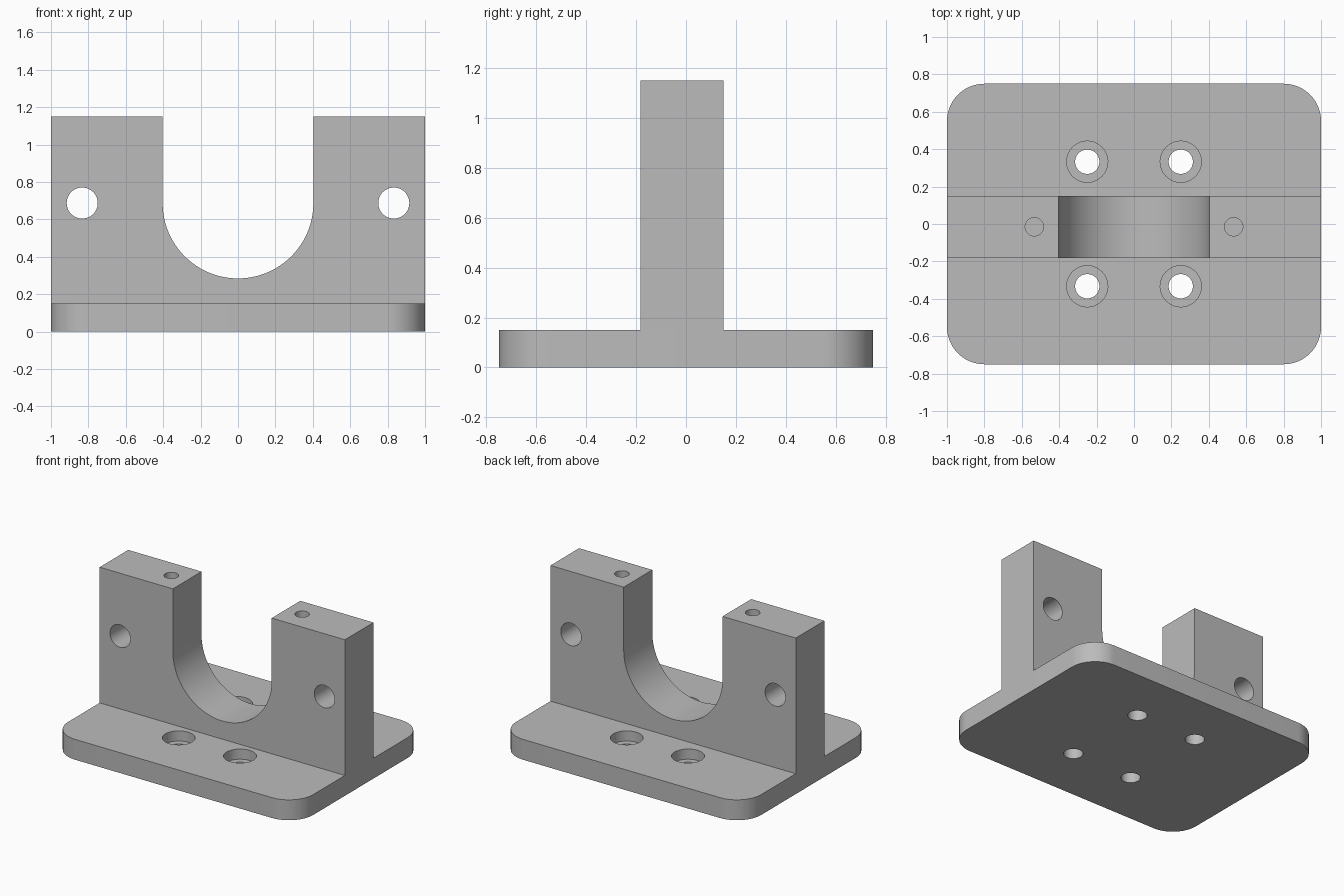
import bpy
import bmesh
from math import cos, sin, pi, radians
from mathutils import Matrix, Vector

if "Cube" in bpy.data.objects:
    bpy.data.objects.remove(bpy.data.objects["Cube"], do_unlink=True)

# Single flat material
grey = bpy.data.materials.new("plain grey")
grey.use_nodes = True
colour = (0.5, 0.5, 0.5, 1)
grey.diffuse_color = colour
grey.node_tree.nodes["Principled BSDF"].inputs["Base Color"].default_value = colour


def add_object(name, bm):
    bmesh.ops.recalc_face_normals(bm, faces=bm.faces)
    mesh = bpy.data.meshes.new(name)
    bm.to_mesh(mesh)
    bm.free()
    mesh.materials.append(grey)
    obj = bpy.data.objects.new(name, mesh)
    bpy.context.collection.objects.link(obj)
    return obj


def extrude_profile(name, points, direction):
    bm = bmesh.new()
    face = bm.faces.new([bm.verts.new(p) for p in points])
    new = bmesh.ops.extrude_face_region(bm, geom=[face], use_keep_orig=True)["geom"]
    verts = [v for v in new if isinstance(v, bmesh.types.BMVert)]
    bmesh.ops.translate(bm, verts=verts, vec=Vector(direction))
    return add_object(name, bm)


def arc(cx, cy, r, start, end, steps):
    angles = [radians(start + (end - start) * i / steps) for i in range(steps + 1)]
    return [(cx + r * cos(a), cy + r * sin(a)) for a in angles]


def drill(obj, centre, radius, length, along_y=False):
    """Cut a round hole centred on a point, along z or y."""
    bm = bmesh.new()
    turn = Matrix.Rotation(pi / 2 if along_y else 0, 4, "X")
    bmesh.ops.create_cone(bm, cap_ends=True, segments=48, radius1=radius, radius2=radius,
                          depth=length, matrix=Matrix.Translation(centre) @ turn)
    cutter = add_object("hole_cutter", bm)
    cutter.hide_render = True
    mod = obj.modifiers.new("hole", "BOOLEAN")
    mod.operation = "DIFFERENCE"
    mod.solver = "EXACT"
    mod.object = cutter
    bpy.context.view_layer.objects.active = obj
    bpy.ops.object.modifier_apply(modifier=mod.name)
    bpy.data.objects.remove(cutter, do_unlink=True)


half_x, half_y, corner = 1.0, 0.75, 0.2
plate_top, top = 0.15, 1.15
front, back = -0.183, 0.15
slot_r, slot_z = 0.403, 0.687

# Base plate with rounded corners
outline = []
for i, (sx, sy) in enumerate([(1, 1), (-1, 1), (-1, -1), (1, -1)]):
    outline += arc(sx * (half_x - corner), sy * (half_y - corner), corner,
                   90 * i, 90 * i + 90, 16)
plate = extrude_profile("base_plate", [(x, y, 0) for x, y in outline], (0, 0, plate_top))

# Upright block with a round-bottomed slot
side = [(-half_x, top), (-half_x, plate_top), (half_x, plate_top), (half_x, top), (slot_r, top)]
side += arc(0, slot_z, slot_r, 0, -180, 48) + [(-slot_r, top)]
upright = extrude_profile("slotted_upright", [(x, front, z) for x, z in side],
                          (0, back - front, 0))

for s in (-1, 1):
    # Counterbored screw holes in the plate
    for t in (-1, 1):
        drill(plate, (s * 0.25, t * 0.333, plate_top), 0.11, 0.15)
        drill(plate, (s * 0.25, t * 0.333, 0), 0.065, 1)
    # Cross holes and blind top holes in the upright
    drill(upright, (s * 0.833, 0, 0.687), 0.083, 1, along_y=True)
    drill(upright, (s * 0.533, -0.015, top), 0.049, 0.66)

# Smooth curved walls, keep edges sharp
bpy.ops.object.select_all(action="DESELECT")
for obj in (plate, upright):
    obj.select_set(True)
bpy.context.view_layer.objects.active = plate
bpy.ops.object.shade_smooth_by_angle(angle=radians(30))
